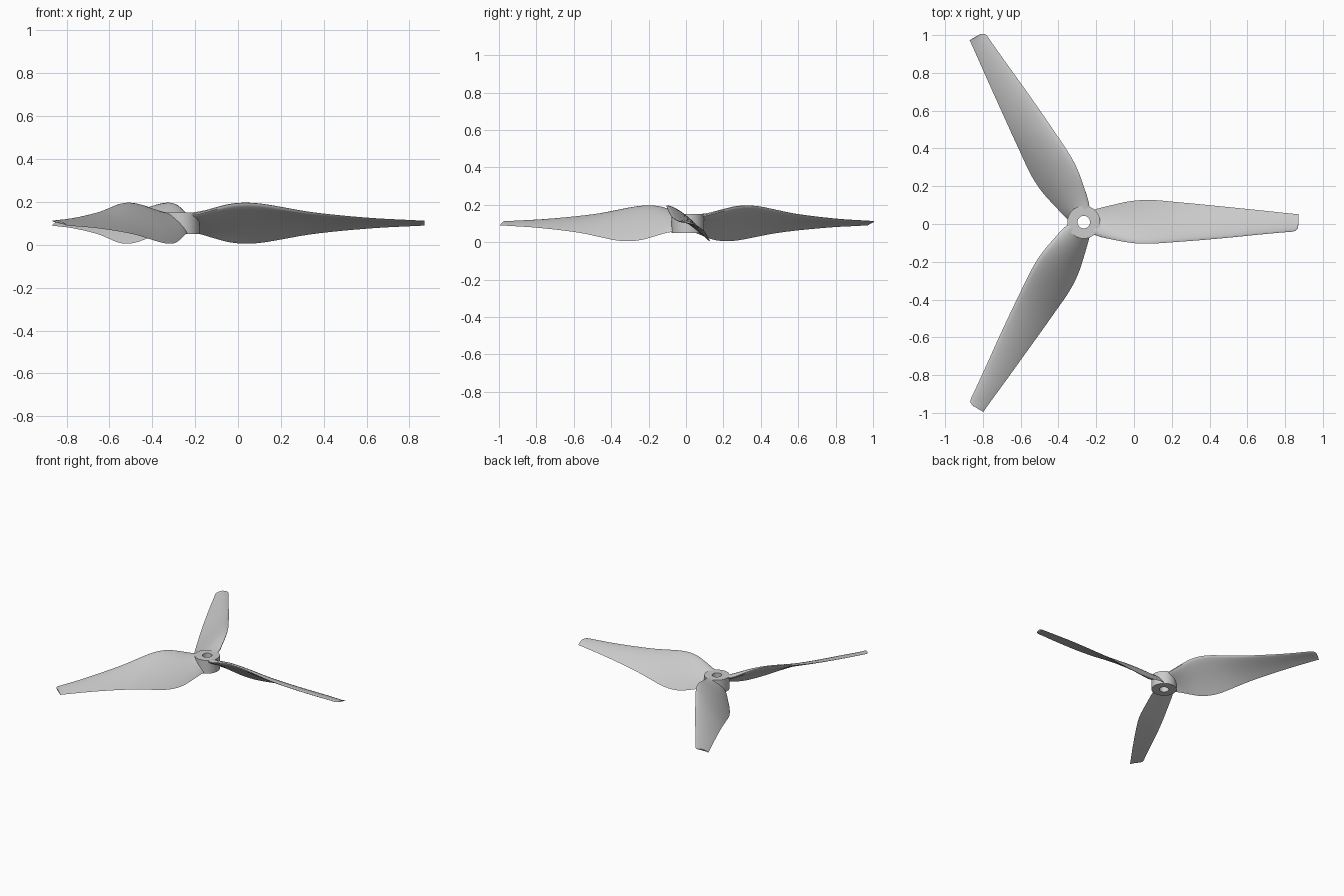
import bpy, bmesh, math
from mathutils import Vector, Matrix

if "Cube" in bpy.data.objects:
    bpy.data.objects.remove(bpy.data.objects["Cube"])

CENTRE = Vector((-0.266, 0.01, 0.10))

# Blade stations: radius, trailing y, leading y, half height of the twisted chord, thickness
STATIONS = [
    (0.055, 0.066, -0.066, 0.045, 0.034),
    (0.095, 0.077, -0.080, 0.052, 0.034),
    (0.166, 0.094, -0.095, 0.073, 0.033),
    (0.230, 0.108, -0.107, 0.089, 0.032),
    (0.300, 0.116, -0.114, 0.095, 0.030),
    (0.380, 0.116, -0.113, 0.090, 0.027),
    (0.480, 0.107, -0.106, 0.073, 0.024),
    (0.600, 0.096, -0.097, 0.052, 0.020),
    (0.750, 0.081, -0.084, 0.035, 0.016),
    (0.920, 0.064, -0.067, 0.021, 0.012),
    (1.060, 0.049, -0.054, 0.014, 0.010),
    (1.100, 0.045, -0.051, 0.012, 0.009),
    (1.122, 0.043, -0.045, 0.011, 0.009),
    (1.132, 0.042, -0.032, 0.011, 0.008),
    (1.136, 0.042, -0.016, 0.011, 0.008),
]


def catmull(a, b, c, d, t):
    return 0.5 * (2*b + (c-a)*t + (2*a-5*b+4*c-d)*t*t + (3*b-a-3*c+d)*t**3)


def smooth_stations(rows, steps):
    out = []
    for i in range(len(rows) - 1):
        p = [rows[max(0, min(len(rows)-1, i+k))] for k in (-1, 0, 1, 2)]
        for s in range(steps):
            out.append([catmull(*v, s/steps) for v in zip(*p)])
    return out + [list(rows[-1])]


def section(r, te, le, h, thick, n=12):
    """Airfoil ring: rounded leading edge at -y (high), thin trailing edge at +y (low)."""
    normal = Vector((0, h*2, te - le)).normalized()
    ring = []
    for side, ks in ((1, range(n + 1)), (-1, range(n - 1, 0, -1))):
        for k in ks:
            t = (1 - math.cos(math.pi * k / n)) / 2
            half = thick * (1.48*math.sqrt(t) - 0.63*t - 1.758*t*t + 1.422*t**3 - 0.5075*t**4)
            camber = 0.4 * thick * 4 * t * (1 - t)
            p = Vector((r, le + (te-le)*t, h - 2*h*t))
            ring.append(p + normal * (camber + side * half))
    return ring


def finish(name, bm, angle):
    bmesh.ops.recalc_face_normals(bm, faces=bm.faces)
    mesh = bpy.data.meshes.new(name)
    bm.to_mesh(mesh)
    bm.free()
    ob = bpy.data.objects.new(name, mesh)
    bpy.context.collection.objects.link(ob)
    bpy.ops.object.select_all(action='DESELECT')
    ob.select_set(True)
    bpy.context.view_layer.objects.active = ob
    bpy.ops.object.shade_smooth_by_angle(angle=math.radians(angle))
    return ob


# Three twisted blades
for i in range(3):
    bm = bmesh.new()
    rings = [[bm.verts.new(p) for p in section(*s)] for s in smooth_stations(STATIONS, 3)]
    for a, b in zip(rings, rings[1:]):
        for k in range(len(a)):
            j = (k + 1) % len(a)
            bm.faces.new((a[k], a[j], b[j], b[k]))
    bm.faces.new(rings[0])
    bm.faces.new(rings[-1])
    bm.transform(Matrix.Translation(CENTRE) @ Matrix.Rotation(math.radians(120*i), 4, 'Z'))
    finish(f"blade_{i+1}", bm, 40)

# Hub with a through hole
bm = bmesh.new()
profile = [(0.033, -0.05), (0.087, -0.05), (0.087, 0.05), (0.033, 0.05)]
N = 64
rings = [[bm.verts.new(CENTRE + Vector((r*math.cos(2*math.pi*k/N), r*math.sin(2*math.pi*k/N), z)))
          for k in range(N)] for r, z in profile]
for a, b in zip(rings, rings[1:] + rings[:1]):
    for k in range(N):
        j = (k + 1) % N
        bm.faces.new((a[k], a[j], b[j], b[k]))
finish("hub", bm, 30)
